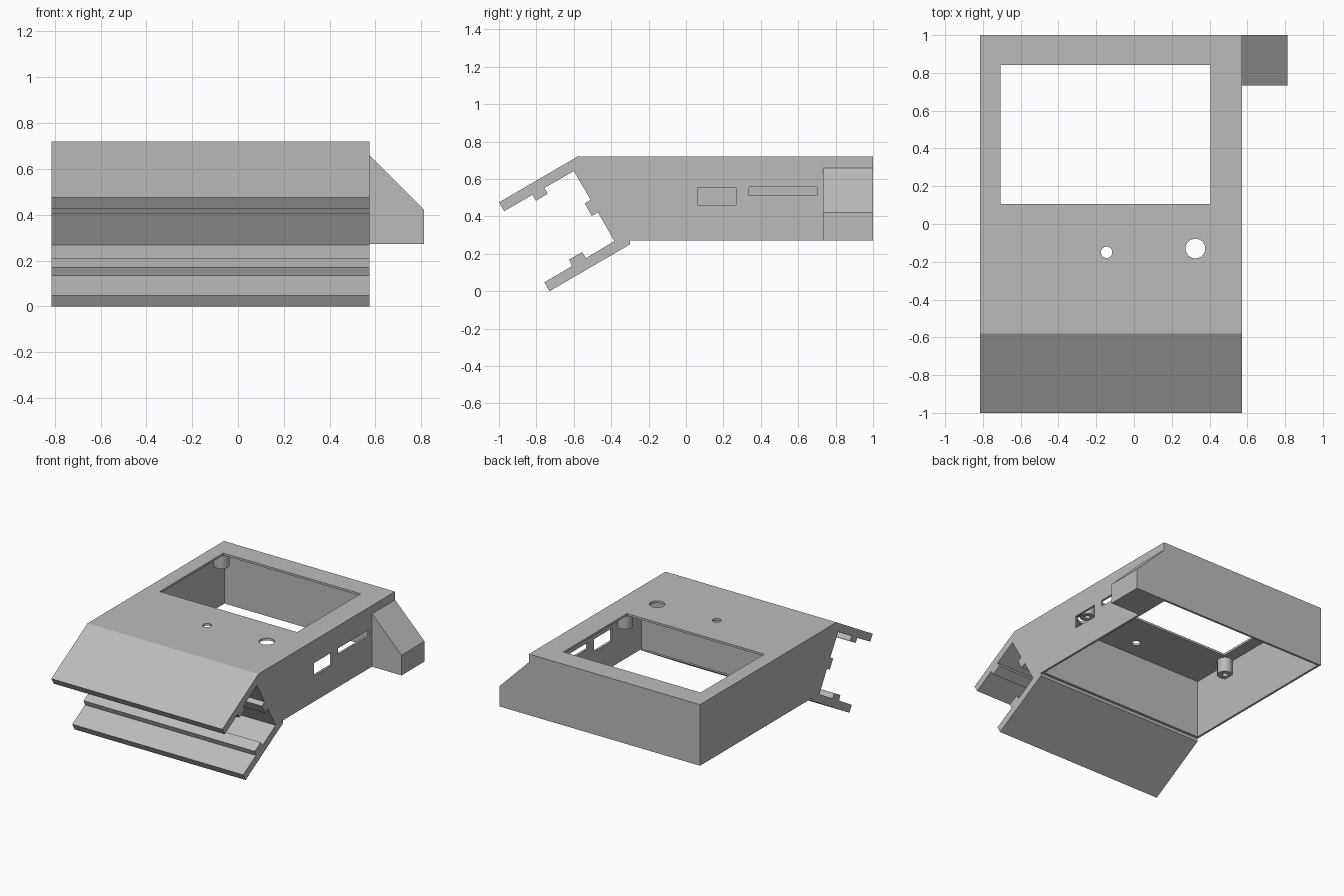
import bpy
import bmesh
from mathutils import Matrix, Vector

cube = bpy.data.objects.get("Cube")
if cube:
    bpy.data.objects.remove(cube, do_unlink=True)

LEFT, RIGHT = 0.573, -0.814      # side faces of the housing
TOP, BOTTOM, BACK = 0.72, 0.272, 1.0
WALL = 0.016

grey = bpy.data.materials.new("plain grey")
grey.use_nodes = True
grey.diffuse_color = (0.5, 0.5, 0.5, 1)
grey.node_tree.nodes["Principled BSDF"].inputs["Base Color"].default_value = (0.5, 0.5, 0.5, 1)


def finish(name, bm):
    bmesh.ops.recalc_face_normals(bm, faces=bm.faces)
    mesh = bpy.data.meshes.new(name)
    bm.to_mesh(mesh)
    bm.free()
    mesh.materials.append(grey)
    obj = bpy.data.objects.new(name, mesh)
    bpy.context.collection.objects.link(obj)
    return obj


def prism(name, points, offset):
    """Extrude a closed polygon along an offset."""
    bm = bmesh.new()
    face = bm.faces.new([bm.verts.new(p) for p in points])
    new = bmesh.ops.extrude_face_region(bm, geom=[face])["geom"]
    bmesh.ops.translate(bm, vec=offset, verts=[v for v in new if isinstance(v, bmesh.types.BMVert)])
    return finish(name, bm)


def box(name, low, high):
    low, high = Vector(low), Vector(high)
    bm = bmesh.new()
    bmesh.ops.create_cube(bm, size=1)
    bmesh.ops.scale(bm, vec=high - low, verts=bm.verts)
    bmesh.ops.translate(bm, vec=(low + high) / 2, verts=bm.verts)
    return finish(name, bm)


def cylinder(name, x, y, z0, z1, radius):
    bm = bmesh.new()
    bmesh.ops.create_cone(bm, cap_ends=True, segments=32, radius1=radius, radius2=radius,
                          depth=z1 - z0, matrix=Matrix.Translation((x, y, (z0 + z1) / 2)))
    return finish(name, bm)


def cut(target, cutters):
    """Subtract the cutters, bake the result and drop the cutters."""
    for c in cutters:
        mod = target.modifiers.new("cut", "BOOLEAN")
        mod.operation, mod.solver, mod.object = "DIFFERENCE", "EXACT", c
    bpy.context.view_layer.update()
    graph = bpy.context.evaluated_depsgraph_get()
    baked = bpy.data.meshes.new_from_object(target.evaluated_get(graph))
    target.modifiers.clear()
    target.data = baked
    for c in cutters:
        bpy.data.objects.remove(c, do_unlink=True)


def smooth(obj):
    bpy.ops.object.select_all(action="DESELECT")
    obj.select_set(True)
    bpy.context.view_layer.objects.active = obj
    bpy.ops.object.shade_smooth_by_angle(angle=0.5)


# Side profile (y, z): box, lower flap, notched front, upper flap
profile = [
    (BACK, TOP), (BACK, BOTTOM), (-0.30, BOTTOM), (-0.30, 0.25),
    (-0.73, 0.0), (-0.757, 0.048), (-0.61, 0.134), (-0.625, 0.17), (-0.555, 0.209), (-0.535, 0.177),
    (-0.383, 0.268), (-0.47, 0.421), (-0.504, 0.403), (-0.541, 0.469), (-0.51, 0.489), (-0.60, 0.643),
    (-0.757, 0.552), (-0.738, 0.522), (-0.802, 0.484), (-0.822, 0.515), (-0.972, 0.428), (-1.0, 0.475),
    (-0.58, TOP),
]
housing = prism("housing", [(RIGHT, y, z) for y, z in profile], (LEFT - RIGHT, 0, 0))

# Hollow open underneath, screen window, button holes and side ports
win_x, win_y = (-0.708, 0.405), (0.105, 0.842)
ceiling = TOP - WALL
cut(housing, [
    box("cavity", (RIGHT + WALL, -0.28, 0.1), (LEFT - WALL, BACK - WALL, ceiling)),
    box("window", (win_x[0], win_y[0], 0.6), (win_x[1], win_y[1], 0.8)),
    cylinder("small_hole", -0.145, -0.15, 0.6, 0.8, 0.03),
    cylinder("large_hole", 0.325, -0.13, 0.6, 0.8, 0.052),
    box("wide_port", (0.5, 0.064, 0.461), (0.65, 0.268, 0.554)),
    box("long_port", (0.5, 0.338, 0.511), (0.65, 0.70, 0.556)),
])
smooth(housing)

# Wedge on the left rear side
prism("side_wedge", [(LEFT, 0.733, BOTTOM), (0.813, 0.733, BOTTOM), (0.813, 0.733, 0.42),
                     (LEFT, 0.733, 0.66)], (0, BACK - 0.733, 0))

# Screw bosses outside the window corners
gap = 0.052
for side, x in (("right", win_x[0] - gap), ("left", win_x[1] + gap)):
    for end, y in (("front", win_y[0] - gap), ("rear", win_y[1] + gap)):
        boss = cylinder(f"{end}_{side}_boss", x, y, 0.595, ceiling + 0.005, 0.052)
        cut(boss, [cylinder("screw_hole", x, y, 0.5, 0.69, 0.02)])
        smooth(boss)
